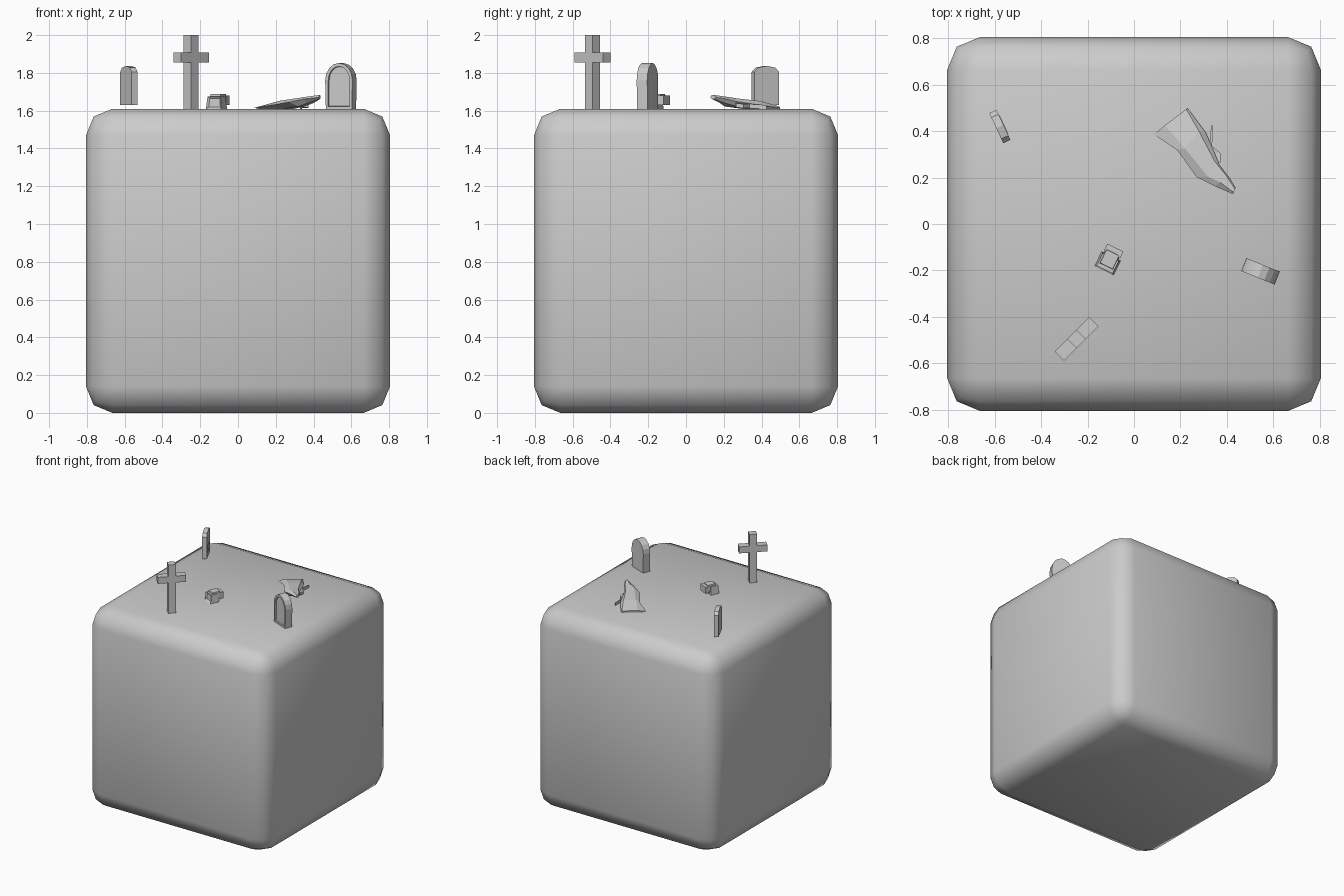
import bpy, bmesh, math
from mathutils import Vector

if "Cube" in bpy.data.objects:
    bpy.data.objects.remove(bpy.data.objects["Cube"])

TOP = 1.61  # ground level on the block


def finish(name, bm, loc=(0, 0, 0), angle=0):
    bmesh.ops.recalc_face_normals(bm, faces=bm.faces)
    me = bpy.data.meshes.new(name)
    bm.to_mesh(me)
    bm.free()
    ob = bpy.data.objects.new(name, me)
    bpy.context.collection.objects.link(ob)
    ob.location = loc
    ob.rotation_euler.z = math.radians(angle)
    return ob


def add_box(bm, size, center, taper=1.0):
    vs = bmesh.ops.create_cube(bm, size=1)["verts"]
    for v in vs:
        k = taper if v.co.z > 0 else 1
        v.co = Vector((v.co.x * size[0] * k, v.co.y * size[1] * k, v.co.z * size[2])) + Vector(center)
    return vs


def loft(bm, rings):
    loops = [[bm.verts.new(p) for p in r] for r in rings]
    n = len(loops[0])
    for a, b in zip(loops, loops[1:]):
        for i in range(n):
            j = (i + 1) % n
            bm.faces.new((a[i], a[j], b[j], b[i]))
    bm.faces.new(loops[0])
    bm.faces.new(loops[-1][::-1])


def arch_stone(width, depth, shoulder, height, segs, foot=1.0):
    w = width / 2
    pts = [(-w * foot, 0), (w * foot, 0)]
    for i in range(segs + 1):
        a = math.pi * i / segs
        pts.append((w * math.cos(a), shoulder + (height - shoulder) * math.sin(a)))
    bm = bmesh.new()
    loft(bm, [[(x, y, z) for x, z in pts] for y in (-depth / 2, depth / 2)])
    bmesh.ops.recalc_face_normals(bm, faces=bm.faces)
    return bm


# rounded ground block
bm = bmesh.new()
add_box(bm, (1.61, 1.61, TOP), (0, 0, TOP / 2))
bmesh.ops.bevel(bm, geom=bm.edges[:], offset=0.14, segments=2, profile=0.5, affect='EDGES')
for f in bm.faces:
    f.smooth = True
finish("ground_block", bm)

# large gravestone with a recessed arched panel
bm = arch_stone(0.156, 0.06, 0.15, 0.242, 8, 0.95)
front = [f for f in bm.faces if f.normal.y < -0.9]
bmesh.ops.inset_region(bm, faces=front, thickness=0.017)
bmesh.ops.inset_region(bm, faces=front, thickness=0.002, depth=-0.01)
finish("large_gravestone", bm, (0.545, -0.204, TOP), -22)

# small gravestone with a plaque
bm = arch_stone(0.143, 0.034, 0.175, 0.207, 4)
add_box(bm, (0.09, 0.012, 0.05), (0, -0.014, 0.07))
finish("small_gravestone", bm, (-0.578, 0.42, 1.63), 115)

# grave cross: post with two arms extruded from its middle section
bm = bmesh.new()
h = 0.028
loft(bm, [[(-h, -h, z), (h, -h, z), (h, h, z), (-h, h, z)] for z in (0, 0.245, 0.297, 0.39)])
bmesh.ops.recalc_face_normals(bm, faces=bm.faces)
arms = [f for f in bm.faces if abs(f.normal.x) > 0.9 and 0.25 < f.calc_center_median().z < 0.29]
for f in bmesh.ops.extrude_discrete_faces(bm, faces=arms)["faces"]:
    bmesh.ops.translate(bm, verts=f.verts, vec=f.normal * 0.077)
finish("grave_cross", bm, (-0.248, -0.495, TOP), 45)

# small chipped block with a recessed front and an overhanging back lip
bm = bmesh.new()
add_box(bm, (0.09, 0.07, 0.065), (0, -0.02, 0.0325), 0.85)
bmesh.ops.recalc_face_normals(bm, faces=bm.faces)
face = [f for f in bm.faces if f.normal.y < -0.8]
bmesh.ops.inset_region(bm, faces=face, thickness=0.014, depth=-0.01)
add_box(bm, (0.07, 0.075, 0.05), (0, 0.0, 0.052), 0.85)
add_box(bm, (0.077, 0.032, 0.05), (0, 0.04, 0.045))
finish("small_rubble", bm, (-0.105, -0.152, TOP), -26)

# flat tapering piece: wide end on the ground, narrow tip raised
stations = [  # left edge, crease, second crease, right edge, bottom height
    ((0.086, 0.386, 1.615), (0.133, 0.425, 1.622), (0.225, 0.495, 1.622), (0.232, 0.498, 1.615), 1.605),
    ((0.185, 0.32, 1.63), (0.22, 0.325, 1.652), (0.28, 0.4, 1.65), (0.31, 0.393, 1.63), 1.606),
    ((0.27, 0.202, 1.645), (0.318, 0.205, 1.667), (0.348, 0.27, 1.665), (0.369, 0.255, 1.65), 1.622),
    ((0.35, 0.162, 1.662), (0.37, 0.18, 1.675), (0.40, 0.205, 1.675), (0.415, 0.195, 1.665), 1.64),
    ((0.427, 0.129, 1.67), (0.43, 0.136, 1.683), (0.435, 0.15, 1.683), (0.438, 0.157, 1.67), 1.662)]
bm = bmesh.new()
loft(bm, [[l, a, b, r, (b[0], b[1], z), (a[0], a[1], z)] for l, a, b, r, z in stations])
finish("tapered_slab", bm)

# thin spur beside it
bm = bmesh.new()
spine = [(0.335, 0.425, 1.62, 0.003), (0.332, 0.335, 1.625, 0.005),
         (0.355, 0.305, 1.625, 0.018), (0.36, 0.265, 1.63, 0.012)]
loft(bm, [[(x - w, y, z - 0.012), (x + w, y, z - 0.012), (x + w, y, z + 0.01), (x - w, y, z + 0.01)]
          for x, y, z, w in spine])
finish("side_spur", bm)
